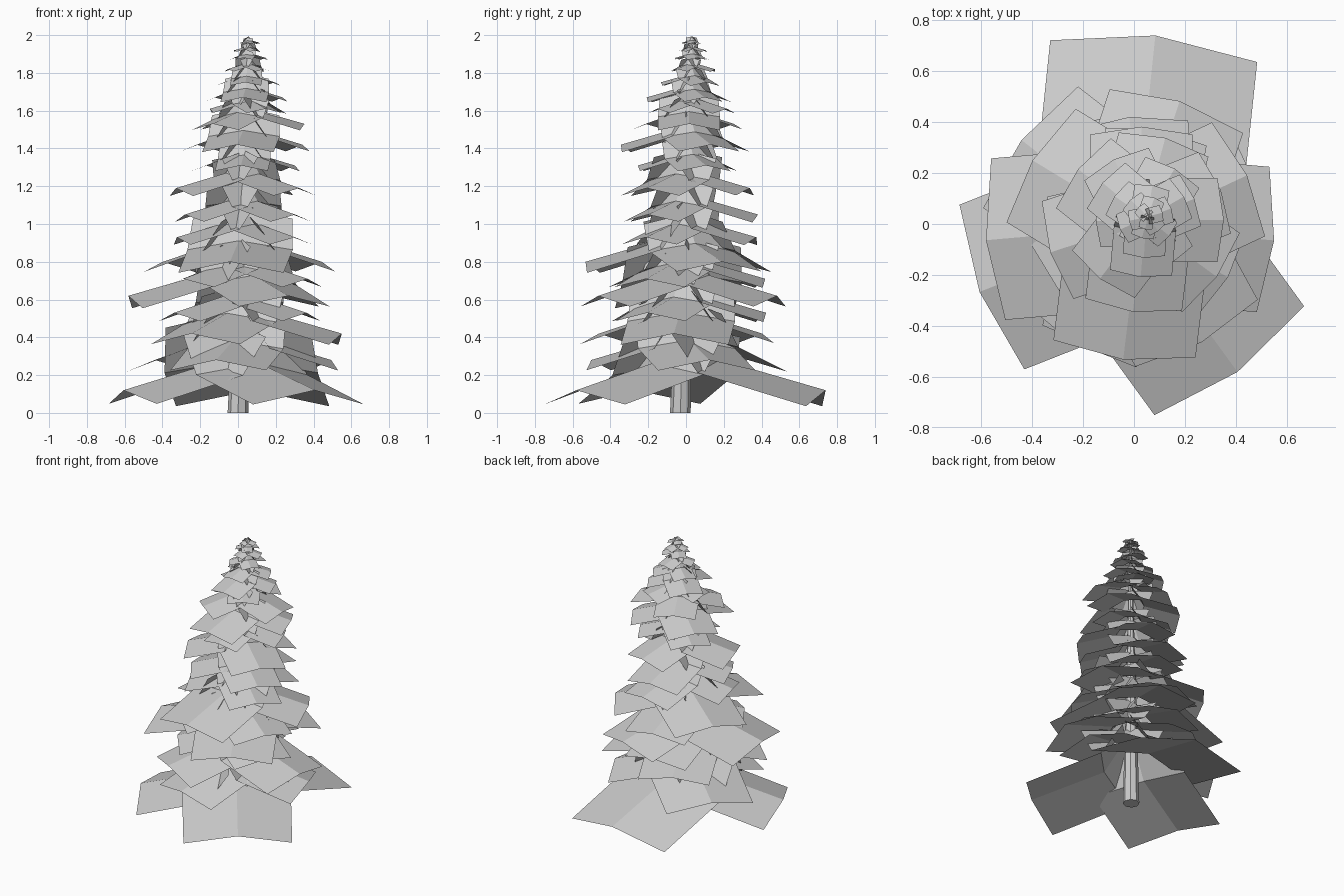
import bpy, bmesh, math, random
from mathutils import Vector

if "Cube" in bpy.data.objects:
    bpy.data.objects.remove(bpy.data.objects["Cube"])

random.seed(4)
BASE, TOP = Vector((0, -0.03, 0)), Vector((0.055, 0.03, 1.99))


def trunk_centre(z):
    return BASE.lerp(TOP, min(z / TOP.z, 1))


def finish(bm, name):
    mesh = bpy.data.meshes.new(name)
    bm.to_mesh(mesh)
    bm.free()
    bpy.context.collection.objects.link(bpy.data.objects.new(name, mesh))


# leaning, tapered trunk
bm = bmesh.new()
bmesh.ops.create_cone(bm, cap_ends=True, segments=8, radius1=0.055, radius2=0.006, depth=TOP.z)
for v in bm.verts:
    v.co.z += TOP.z / 2
    c = trunk_centre(v.co.z)
    v.co.x += c.x
    v.co.y += c.y
finish(bm, "trunk")

# bough section as fractions of length: ridge (out, up), edge (out, up), half width
ROWS = [((0.05, 0.55), (-0.04, 0.43), 0.50),
        ((0.27, 0.21), (0.17, 0.12), 0.53),
        ((1.00, 0.00), (0.92, -0.11), 0.53)]


def add_bough(bm, z, length, degrees):
    a = math.radians(degrees)
    out = Vector((math.cos(a), math.sin(a), 0))
    side = Vector((-out.y, out.x, 0))
    centre = trunk_centre(z)
    grid = []
    for ridge, edge, half in ROWS:
        row = []
        for s in (-1, 0, 1):
            r, up = edge if s else ridge
            p = centre + out * r * length + side * s * half * length
            p.z = z + up * length
            row.append(bm.verts.new(p))
        grid.append(row)
    for i in range(2):
        for j in range(2):
            bm.faces.new((grid[i][j], grid[i + 1][j], grid[i + 1][j + 1], grid[i][j + 1]))


# lowest three boughs
bm = bmesh.new()
for length, angle in ((0.77, 84), (0.685, 306), (0.655, 201.5)):
    add_bough(bm, 0.12, length, angle)
finish(bm, "lowest_boughs")

# rings of three boughs: tip height, length, first angle
RINGS = [(0.28, 0.57, 142), (0.42, 0.54, -5), (0.53, 0.44, 95), (0.62, 0.60, 185),
         (0.71, 0.43, 95), (0.80, 0.53, 263), (0.93, 0.38, 80), (1.05, 0.38, 90),
         (1.19, 0.38, 198), (1.31, 0.28, 20), (1.42, 0.36, 263), (1.53, 0.31, 0),
         (1.61, 0.23, 60), (1.67, 0.23, 265), (1.75, 0.17, 30), (1.82, 0.13, 80),
         (1.88, 0.10, 20), (1.92, 0.08, 70), (1.96, 0.06, 15)]
bm = bmesh.new()
for z, length, angle in RINGS:
    for k in range(3):
        scale = random.uniform(0.84, 0.96) if k else 1
        turn = random.uniform(-8, 8) if k else 0
        add_bough(bm, z, length * scale, angle + 120 * k + turn)
finish(bm, "upper_boughs")
